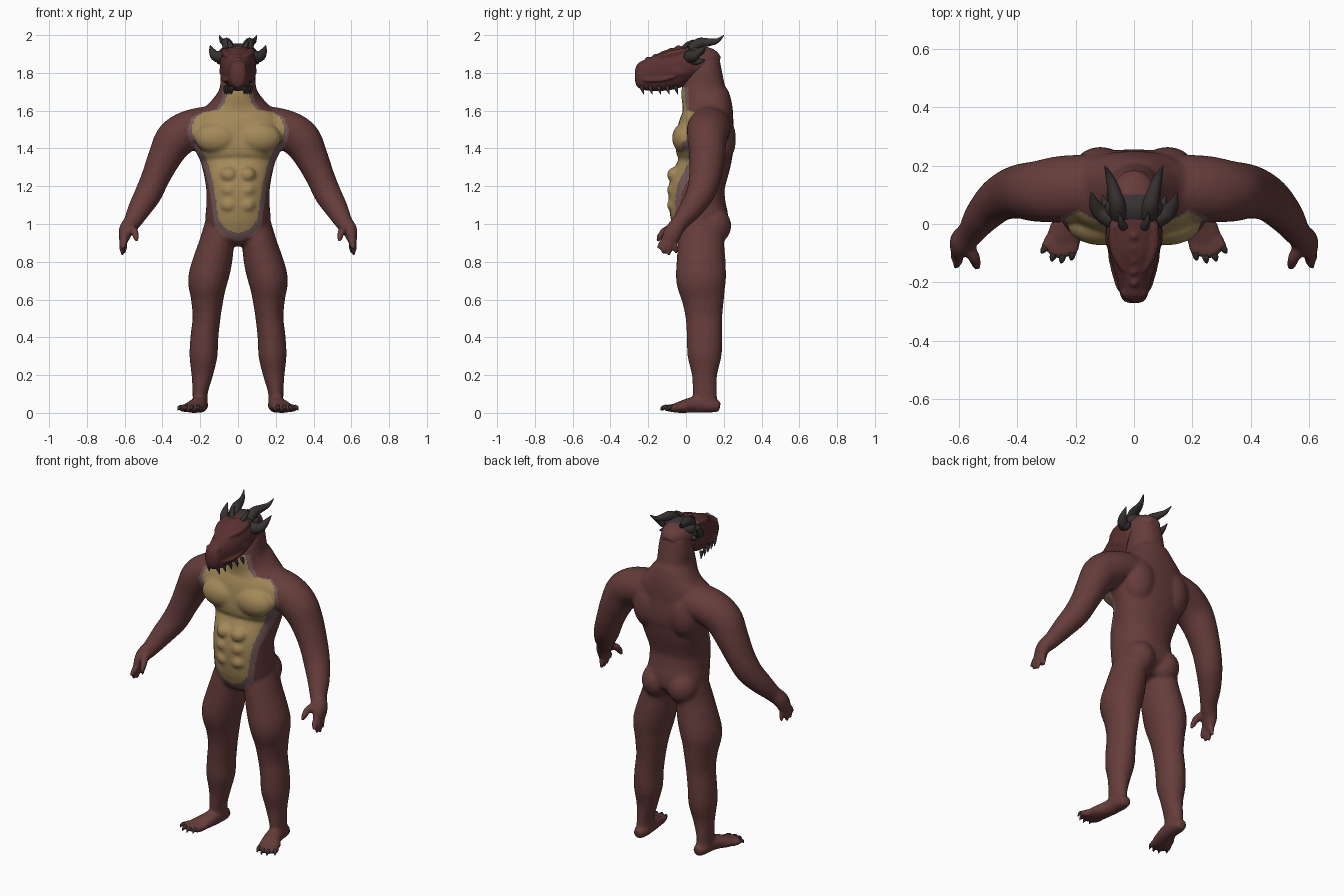
import bpy, bmesh, math
from mathutils import Vector, Matrix

cube = bpy.data.objects.get("Cube")
if cube:
    bpy.data.objects.remove(cube, do_unlink=True)


def material(name, colour):
    mat = bpy.data.materials.new(name)
    mat.use_nodes = True
    rgba = (*colour, 1)
    mat.diffuse_color = rgba
    mat.node_tree.nodes["Principled BSDF"].inputs["Base Color"].default_value = rgba
    return mat


skin = material("maroon_skin", (.13, .046, .043))
face_red = material("deep_red_face", (.105, .031, .031))
belly_tan = material("tan_belly", (.37, .25, .1))
rim_grey = material("mauve_belly_rim", (.18, .105, .105))
horn_dark = material("dark_horn", (.04, .032, .032))
eye_pale = material("pale_eye", (.4, .3, .2))


def spline(rows, steps=5):
    """Catmull-Rom interpolation through rows of numbers."""
    out = []
    for i in range(len(rows) - 1):
        a, b = rows[max(i - 1, 0)], rows[i]
        c, d = rows[i + 1], rows[min(i + 2, len(rows) - 1)]
        for k in range(steps):
            t = k / steps
            out.append([q + t / 2 * (r - p + t * (2 * p - 5 * q + 4 * r - s + t * (3 * (q - r) + s - p)))
                        for p, q, r, s in zip(a, b, c, d)])
    return out + [list(rows[-1])]


def loft(bm, rows, ref="Y", side=1, sides=20, power=1):
    """Closed tube through stations of x, y, z, width radius, depth radius."""
    rows = spline(rows)
    points = [Vector((r[0] * side, r[1], r[2])) for r in rows]
    axis = Vector((0, 1, 0)) if ref == "Y" else Vector((0, 0, 1))
    rings = []
    for i, (p, r) in enumerate(zip(points, rows)):
        tangent = (points[min(i + 1, len(points) - 1)] - points[max(i - 1, 0)]).normalized()
        u = axis.cross(tangent).normalized()
        v = tangent.cross(u)
        ring = []
        for k in range(sides):
            angle = math.tau * k / sides
            c, s = math.cos(angle), math.sin(angle)
            c, s = (math.copysign(abs(w) ** power, w) for w in (c, s))
            ring.append(bm.verts.new(p + u * c * max(r[3], .001) + v * s * max(r[4], .001)))
        rings.append(ring)
    faces = [bm.faces.new(rings[0]), bm.faces.new(rings[-1])]
    for lower, upper in zip(rings, rings[1:]):
        for k in range(sides):
            n = (k + 1) % sides
            faces.append(bm.faces.new((lower[k], lower[n], upper[n], upper[k])))
    bmesh.ops.recalc_face_normals(bm, faces=faces)


def cone(bm, rows, side=1, ref="Y", sides=12):
    """Round tube through stations of x, y, z, radius."""
    loft(bm, [(*r, r[3]) for r in rows], ref, side, sides)


def blob(bm, centre, radii, side=1):
    place = Matrix.Translation((centre[0] * side, centre[1], centre[2]))
    bmesh.ops.create_uvsphere(bm, u_segments=20, v_segments=12, radius=1,
                              matrix=place @ Matrix.Diagonal((*radii, 1)))


def finish(bm, name, mats, voxel=0, smooth=5):
    """Make an object; optionally fuse its volumes into one smooth skin."""
    mesh = bpy.data.meshes.new(name)
    bm.to_mesh(mesh)
    bm.free()
    obj = bpy.data.objects.new(name, mesh)
    bpy.context.scene.collection.objects.link(obj)
    if voxel:
        fuse = obj.modifiers.new("Fuse", "REMESH")
        fuse.mode, fuse.voxel_size = "VOXEL", voxel
        soften = obj.modifiers.new("Soften", "SMOOTH")
        soften.factor, soften.iterations = .5, smooth
        bpy.context.view_layer.update()
        graph = bpy.context.evaluated_depsgraph_get()
        mesh = bpy.data.meshes.new_from_object(obj.evaluated_get(graph))
        obj.modifiers.clear()
        obj.data = mesh
    mesh.materials.clear()
    for mat in mats:
        mesh.materials.append(mat)
    for poly in mesh.polygons:
        poly.use_smooth = True
    return obj


# Torso and neck
body = bmesh.new()
loft(body, [(0, .1, .9, .06, .07), (0, .085, .95, .15, .13), (0, .075, 1.02, .172, .15),
            (0, .06, 1.1, .168, .15), (0, .058, 1.2, .17, .148), (0, .098, 1.32, .195, .138),
            (0, .1, 1.4, .23, .155), (0, .105, 1.5, .25, .15), (0, .115, 1.58, .22, .135),
            (0, .11, 1.64, .15, .13), (0, .095, 1.71, .1, .12), (0, .1, 1.8, .09, .093),
            (0, .1, 1.88, .075, .072), (0, .1, 1.91, .03, .03)], sides=32, power=.9)

# Tips of fingers and toes: base point to end point
fingers = [((.6, -.11, .92), (.61, -.15, .87)), ((.61, -.1, .91), (.615, -.125, .842)),
           ((.61, -.085, .91), (.612, -.092, .835)), ((.605, -.065, .92), (.6, -.05, .845))]
toes = [((.205, -.055), (.215, -.125)), ((.235, -.06), (.25, -.135)),
        ((.262, -.06), (.283, -.128)), ((.28, -.045), (.318, -.1))]

for s in (1, -1):
    # Muscles
    blob(body, (.11, 0, 1.455), (.12, .074, .085), s)
    blob(body, (.115, .175, 1.45), (.1, .09, .14), s)
    blob(body, (.085, .14, .99), (.09, .1, .1), s)
    for row in range(3):
        blob(body, (.048, -.055, 1.1 + .08 * row), (.048, .046, .042), s)
    # Arm
    loft(body, [(.1, .13, 1.53, .1, .11), (.24, .12, 1.505, .103, .115), (.33, .112, 1.45, .106, .105),
                (.385, .112, 1.36, .09, .095), (.435, .1, 1.25, .076, .085), (.475, .075, 1.16, .072, .075),
                (.522, .025, 1.08, .061, .062), (.56, -.03, 1.01, .047, .046), (.59, -.06, .97, .041, .047),
                (.602, -.08, .93, .03, .047), (.606, -.09, .9, .02, .035)], side=s)
    # Hand
    for base, tip in fingers:
        cone(body, [(*base, .018), (*[(a + b) / 2 for a, b in zip(base, tip)], .017), (*tip, .009)], s)
    cone(body, [(.58, -.06, .98, .024), (.55, -.11, .965, .021), (.54, -.14, .93, .017),
                (.535, -.15, .905, .009)], s)
    # Leg
    loft(body, [(.09, .09, 1, .085, .12), (.112, .08, .9, .093, .123), (.135, .08, .8, .104, .13),
                (.16, .08, .7, .105, .132), (.163, .09, .6, .086, .112), (.167, .095, .5, .074, .097),
                (.178, .098, .4, .074, .094), (.183, .098, .3, .074, .09), (.19, .098, .2, .057, .067),
                (.2, .1, .11, .041, .064), (.2, .105, .04, .04, .06)], side=s)
    # Foot
    loft(body, [(.2, .18, .032, .026, .026), (.2, .14, .038, .041, .037), (.203, .08, .045, .043, .045),
                (.215, .02, .04, .05, .04), (.235, -.03, .03, .06, .031),
                (.243, -.07, .025, .055, .022)], "Z", s)
    for (bx, by), (tx, ty) in toes:
        cone(body, [(bx, by, .024, .022), ((bx + tx) / 2, (by + ty) / 2, .026, .019),
                    (tx * .8 + bx * .2, ty * .8 + by * .2, .02, .011)], s, "Z")
body_obj = finish(body, "body", [skin, belly_tan, rim_grey], .0095)

# Belly plate outline: height and half width
outline = [(.925, 0), (.95, .065), (1, .11), (1.1, .125), (1.2, .14), (1.3, .165), (1.38, .2),
           (1.43, .24), (1.5, .255), (1.56, .235), (1.59, .19), (1.605, .11), (1.64, .08), (1.72, .06)]


def half_width(z):
    for (z0, w0), (z1, w1) in zip(outline, outline[1:]):
        if z0 <= z <= z1:
            return w0 + (w1 - w0) * (z - z0) / (z1 - z0)
    return -1


for poly in body_obj.data.polygons:
    x, y, z = poly.center
    if poly.normal.y < .15 and y < .07:
        width = half_width(z)
        inner = min(width, half_width(z - .02))
        if abs(x) < inner - .008:
            poly.material_index = 1
        elif abs(x) < max(width, half_width(z + .015)) + .012:
            poly.material_index = 2

# Head with brows, cheeks, snout ridge and nostrils
head = bmesh.new()
loft(head, [(0, .175, 1.85, .035, .035), (0, .13, 1.86, .075, .07), (0, .04, 1.86, .094, .087),
            (0, -.05, 1.828, .094, .106), (0, -.12, 1.805, .08, .101), (0, -.19, 1.79, .06, .087),
            (0, -.24, 1.787, .048, .073), (0, -.263, 1.787, .036, .052), (0, -.271, 1.787, .015, .02)],
     "Z", sides=28, power=.9)
for k in range(5):
    blob(head, (0, -.2 + .04 * k, 1.873 + .015 * k), (.016, .018, .014))
for s in (1, -1):
    cone(head, [(.035, -.16, 1.885, .008), (.056, -.115, 1.892, .017), (.07, -.06, 1.905, .018),
                (.07, 0, 1.92, .014)], s, "Z")
    blob(head, (.075, -.04, 1.81), (.024, .06, .035), s)
    blob(head, (.028, -.235, 1.838), (.016, .02, .015), s)
    cone(head, [(.05, -.225, 1.765, .008), (.062, -.19, 1.76, .009), (.078, -.12, 1.765, .01),
                (.088, -.06, 1.78, .006)], s, "Z")
head_obj = finish(head, "head", [skin, face_red], .0065, 4)
for poly in head_obj.data.polygons:
    poly.material_index = int(poly.center.y < .04)

# Crown plate and horns
crown = bmesh.new()
blob(crown, (0, .055, 1.908), (.1, .062, .048))
for s in (1, -1):
    cone(crown, [(.05, .03, 1.925, .032), (.058, .07, 1.957, .028), (.07, .12, 1.962, .021),
                 (.085, .165, 1.97, .013), (.1, .2, 1.999, .002)], s, "Z")
    cone(crown, [(.075, .02, 1.885, .036), (.115, .04, 1.888, .029), (.135, .07, 1.912, .019),
                 (.147, .11, 1.945, .002)], s)
    cone(crown, [(.08, .03, 1.865, .022), (.098, .065, 1.86, .016), (.108, .1, 1.868, .002)], s, "Z")
    cone(crown, [(.035, -.01, 1.93, .016), (.045, .01, 1.955, .011), (.05, .04, 1.975, .002)], s)
finish(crown, "horn_crown", [horn_dark])

# Jaw spikes
spikes = bmesh.new()
for s in (1, -1):
    for k in range(5):
        y, x = -.235 + .045 * k, .028 + .009 * k
        cone(spikes, [(x, y, 1.73, .011), (x + .004, y + .004, 1.712, .009),
                      (x + .006, y + .012, 1.685, .001)], s, sides=8)
finish(spikes, "jaw_spikes", [horn_dark])

# Toe claws
claws = bmesh.new()
for s in (1, -1):
    for (bx, by), (tx, ty) in toes:
        cone(claws, [(tx * .6 + bx * .4, ty * .6 + by * .4, .032, .012),
                     (tx * .85 + bx * .15, ty * .85 + by * .15, .027, .01), (tx, ty, .012, .001)], s, "Z", 8)
finish(claws, "toe_claws", [horn_dark])

# Eyes
eyes = bmesh.new()
for s in (1, -1):
    blob(eyes, (.067, -.115, 1.858), (.007, .014, .007), s)
finish(eyes, "eyes", [eye_pale])
